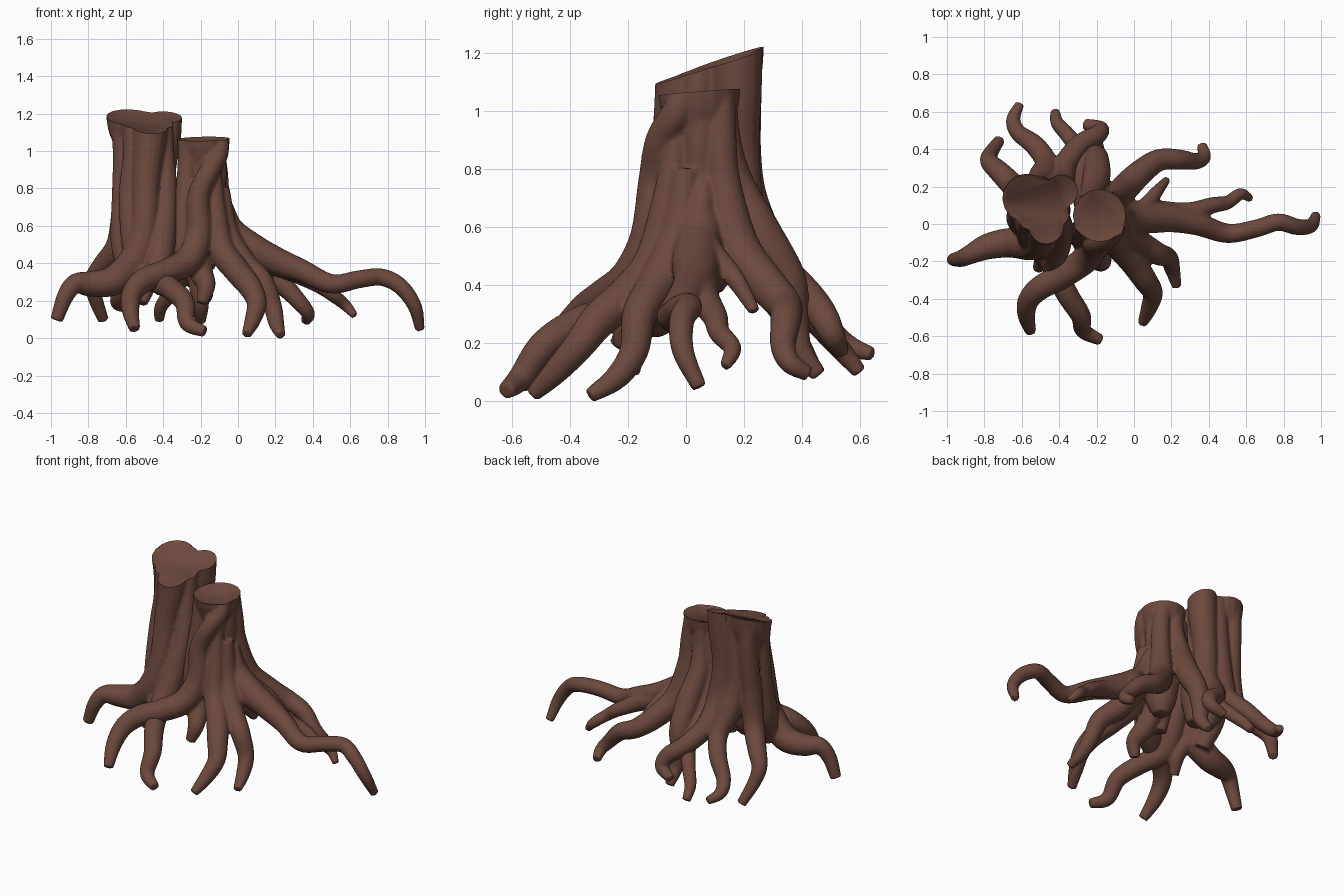
import bpy, bmesh, math
from mathutils import Vector

bark = bpy.data.materials.new("brown bark")
bark.diffuse_color = (0.15, 0.066, 0.047, 1)
SIDES, STEPS = 16, 6


def spline(pts):
    """Catmull-Rom through (x, y, z, radius) points."""
    p = [Vector(q) for q in pts]
    p[-1].xyz += (p[-1].xyz - p[-2].xyz).normalized() * 0.016
    p = [2 * p[0] - p[1]] + p + [2 * p[-1] - p[-2]]
    out = []
    for i in range(1, len(p) - 2):
        a, b, c, d = p[i - 1:i + 3]
        for s in range(STEPS):
            t = s / STEPS
            out.append(0.5 * (2 * b + (c - a) * t + (2 * a - 5 * b + 4 * c - d) * t * t
                              + (3 * b - a - 3 * c + d) * t ** 3))
    return out + [p[-2]]


def strand(bm, *pts):
    """One closed tapering tube, running from the top down to the root tip."""
    path = spline(pts)
    rings = []
    for i, q in enumerate(path):
        tan = path[min(i + 1, len(path) - 1)].xyz - path[max(i - 1, 0)].xyz
        rot = Vector((0, 0, -1)).rotation_difference(tan.normalized())
        ring = []
        for k in range(SIDES):
            a = 2 * math.pi * k / SIDES
            ring.append(bm.verts.new(q.xyz + rot @ Vector((math.cos(a), math.sin(a), 0)) * q.w))
        rings.append(ring)
    for r0, r1 in zip(rings, rings[1:]):
        for k in range(SIDES):
            j = (k + 1) % SIDES
            bm.faces.new((r0[k], r0[j], r1[j], r1[k]))
    bm.faces.new(rings[0])
    bm.faces.new(rings[-1])


def finish(bm, name, cut_co, cut_no):
    """Fuse the strands, saw off the top on a slant and dish the cut."""
    bmesh.ops.recalc_face_normals(bm, faces=bm.faces)
    tmp = bpy.data.meshes.new("tmp")
    bm.to_mesh(tmp)
    bm.free()
    ob = bpy.data.objects.new(name, tmp)
    bpy.context.collection.objects.link(ob)
    m = ob.modifiers.new("fuse", 'REMESH')
    m.mode, m.voxel_size = 'VOXEL', 0.009
    s = ob.modifiers.new("soften", 'SMOOTH')
    s.factor, s.iterations = 0.5, 2
    dg = bpy.context.evaluated_depsgraph_get()
    me = bpy.data.meshes.new_from_object(ob.evaluated_get(dg))
    ob.modifiers.clear()
    ob.data = me
    bm = bmesh.new()
    bm.from_mesh(me)
    bmesh.ops.bisect_plane(bm, geom=bm.verts[:] + bm.edges[:] + bm.faces[:], dist=1e-5,
                           plane_co=cut_co, plane_no=cut_no, clear_outer=True)
    caps = bmesh.ops.holes_fill(bm, edges=[e for e in bm.edges if e.is_boundary], sides=0)["faces"]
    if caps:
        bmesh.ops.inset_region(bm, faces=caps, thickness=0.02, depth=-0.01)
    bmesh.ops.recalc_face_normals(bm, faces=bm.faces)
    bm.to_mesh(me)
    bm.free()
    me.materials.clear()
    me.materials.append(bark)
    bpy.ops.object.select_all(action='DESELECT')
    ob.select_set(True)
    bpy.context.view_layer.objects.active = ob
    bpy.ops.object.shade_smooth_by_angle(angle=math.radians(40))


# Left, taller trunk
L = bmesh.new()
# main core
strand(L, (-.575, .135, 1.4, .138), (-.57, .135, 1.15, .13), (-.55, .13, 1.0, .1),
       (-.54, .12, .7, .09), (-.52, .1, .5, .09), (-.5, .08, .4, .05))
# inner core
strand(L, (-.47, .1, 1.4, .08), (-.46, .09, 1.0, .11), (-.45, .07, .6, .11), (-.44, .06, .4, .06))
# front strand into the left root
strand(L, (-.47, -.01, 1.4, .1), (-.47, -.015, 1.1, .092), (-.49, -.05, .85, .075),
       (-.50, -.09, .6, .075), (-.55, -.11, .42, .085), (-.66, -.10, .31, .08),
       (-.78, -.12, .29, .07), (-.87, -.16, .29, .054), (-.925, -.185, .22, .045),
       (-.965, -.19, .11, .034))
# left flank strand into the back left root
strand(L, (-.60, .2, 1.25, .06), (-.60, .2, .95, .06), (-.61, .18, .7, .065), (-.64, .2, .5, .065),
       (-.72, .28, .39, .058), (-.775, .335, .31, .048), (-.765, .38, .22, .04),
       (-.725, .44, .11, .03))
# left and front left flutes
strand(L, (-.64, .09, 1.2, .05), (-.615, .09, 1.0, .055), (-.62, .07, .75, .055),
       (-.61, .02, .5, .07), (-.57, -.04, .32, .05))
strand(L, (-.57, .03, 1.2, .05), (-.565, .01, .98, .05), (-.58, -.01, .75, .058),
       (-.55, -.09, .47, .065), (-.49, -.17, .3, .05), (-.51, -.23, .2, .03))
# back strand into the far back root
strand(L, (-.5, .18, 1.25, .065), (-.5, .19, 1.0, .065), (-.51, .2, .75, .07), (-.49, .25, .58, .075),
       (-.47, .33, .45, .06), (-.53, .42, .35, .055), (-.62, .49, .25, .045),
       (-.645, .56, .19, .038), (-.615, .63, .165, .024))
# right back lobe into the hooked root
strand(L, (-.39, .175, 1.4, .092), (-.39, .175, 1.1, .088), (-.41, .18, .85, .075),
       (-.39, .21, .62, .075), (-.37, .31, .47, .065), (-.29, .42, .36, .058),
       (-.20, .475, .29, .052), (-.18, .51, .22, .042), (-.25, .53, .18, .03))
# front right strand into the forward root
strand(L, (-.4, .06, 1.2, .05), (-.395, .03, 1.0, .055), (-.385, -.03, .75, .062), (-.41, -.11, .5, .075),
       (-.43, -.22, .32, .065), (-.36, -.37, .265, .06), (-.285, -.49, .19, .054),
       (-.27, -.57, .08, .044), (-.19, -.615, .04, .03))
finish(L, "left_trunk_and_roots", (-.5, 0, 1.13), (.05, -.33, 1))

# Right, shorter trunk
R = bmesh.new()
# core
strand(R, (-.185, .045, 1.3, .145), (-.185, .045, 1.04, .14), (-.18, .04, .88, .1),
       (-.18, .04, .6, .11), (-.18, .04, .45, .09), (-.18, .04, .38, .05))
# diagonal strand into the front left root
strand(R, (-.11, .0, 1.12, .04), (-.1, -.03, 1.0, .052), (-.15, -.085, .9, .055),
       (-.21, -.105, .76, .06), (-.21, -.125, .56, .07), (-.26, -.19, .42, .075),
       (-.38, -.275, .355, .07), (-.5, -.34, .31, .065), (-.565, -.41, .24, .057),
       (-.575, -.49, .15, .047), (-.555, -.565, .06, .03))
# left side strand
strand(R, (-.26, .01, 1.12, .06), (-.27, -.01, .9, .055), (-.29, -.05, .6, .06), (-.28, -.1, .36, .05))
# long right root
strand(R, (-.12, .06, 1.08, .05), (-.115, .05, .9, .055), (-.12, .05, .75, .062), (-.05, .045, .58, .08),
       (.07, .035, .48, .085), (.2, .03, .415, .075), (.34, .0, .36, .062),
       (.5, -.05, .29, .052), (.65, -.025, .315, .048), (.77, .01, .325, .047),
       (.87, -.015, .275, .044), (.945, -.01, .17, .038), (.97, .04, .06, .026))
# its side branch
strand(R, (.1, .07, .42, .06), (.28, .06, .36, .055), (.42, .1, .29, .044),
       (.5, .115, .235, .037), (.57, .16, .18, .032), (.615, .14, .13, .02))
# small right offshoot
strand(R, (-.08, .06, .75, .035), (-.02, .05, .58, .05), (.06, .1, .5, .042),
       (.12, .17, .42, .034), (.17, .23, .32, .02))
# back right root
strand(R, (-.13, .12, 1.06, .05), (-.11, .12, .9, .055), (-.1, .13, .75, .06), (-.06, .18, .53, .075),
       (.03, .27, .41, .07), (.13, .34, .33, .06), (.24, .345, .28, .054),
       (.33, .335, .19, .044), (.375, .36, .13, .037), (.365, .41, .1, .027))
# rear root dropping under the stump
strand(R, (-.21, .12, 1.06, .055), (-.21, .13, .9, .06), (-.22, .17, .75, .065), (-.2, .26, .57, .075),
       (-.2, .35, .42, .065), (-.21, .37, .3, .055), (-.2, .39, .18, .045), (-.2, .45, .1, .028))
# thin back root between the trunks
strand(R, (-.27, .1, 1.0, .05), (-.27, .12, .75, .055), (-.28, .22, .52, .055), (-.29, .38, .35, .047),
       (-.35, .47, .25, .042), (-.41, .54, .17, .036), (-.42, .59, .11, .026))
# two front right roots
strand(R, (-.13, -.03, .92, .04), (-.12, -.06, .7, .055), (-.09, -.11, .48, .07),
       (-.01, -.2, .365, .07), (.06, -.3, .28, .064), (.1, -.37, .19, .054),
       (.08, -.45, .1, .044), (.05, -.52, .03, .027))
strand(R, (-.09, .0, .8, .045), (-.06, -.03, .56, .065), (.03, -.10, .4, .068),
       (.13, -.16, .3, .06), (.185, -.18, .17, .05), (.205, -.24, .08, .042),
       (.225, -.32, .025, .026))
# middle underside root
strand(R, (-.22, -.05, .5, .07), (-.2, -.13, .36, .065), (-.17, -.2, .28, .05), (-.19, -.22, .2, .03))
finish(R, "right_trunk_and_roots", (-.18, .04, 1.065), (-.02, -.08, 1))
